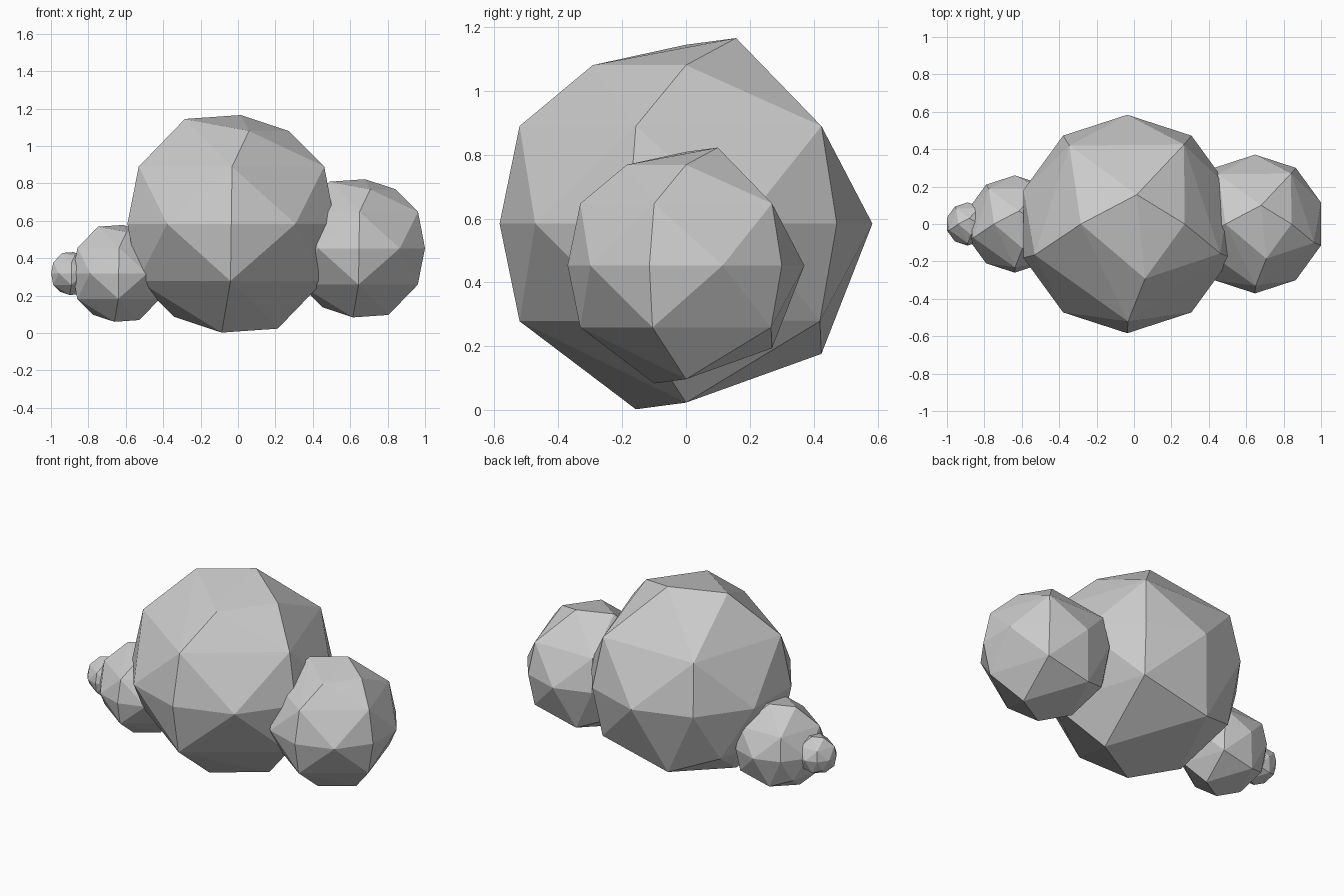
import bpy, bmesh
from math import sin, cos, radians, sqrt
from mathutils import Vector

if "Cube" in bpy.data.objects:
    bpy.data.objects.remove(bpy.data.objects["Cube"])


def ring(z, deg):
    # point on the unit sphere at height z and compass angle
    r = sqrt(max(0, 1 - z * z))
    return Vector((r * cos(radians(deg)), r * sin(radians(deg)), z))


HI, MID, LOW = 0.8507, 0.5257, 0.4472   # icosphere latitudes


def faceted_ball(name, x, z, radius):
    bm = bmesh.new()
    bmesh.ops.create_icosphere(bm, subdivisions=2, radius=1)

    def collapse(a, b, at=None):
        va = min(bm.verts, key=lambda v: (v.co - a).length)
        vb = min(bm.verts, key=lambda v: (v.co - b).length)
        co = Vector(at) if at else (a + b) / 2 * 1.076
        bmesh.ops.pointmerge(bm, verts=[va, vb], merge_co=co)

    # upper and lower belts: each corner joins its neighbour
    for k in range(5):
        collapse(ring(LOW, 72 * k), ring(MID, 72 * k - 36))
    for a in (36, 180, 252, 324):
        collapse(ring(-LOW, a), ring(-MID, a + 36))
    collapse(ring(-LOW, 108), ring(-HI, 108))
    # poles and caps
    collapse(ring(1, 0), ring(HI, 72))
    collapse(ring(-1, 0), ring(-HI, 252))
    collapse(ring(HI, 144), ring(HI, 216), (-0.425, 0, 0.96))
    collapse(ring(-HI, 36), ring(-HI, 324), (0.425, 0, -0.96))

    bmesh.ops.recalc_face_normals(bm, faces=bm.faces[:])
    bmesh.ops.scale(bm, vec=(radius,) * 3, verts=bm.verts[:])
    mesh = bpy.data.meshes.new(name)
    bm.to_mesh(mesh)
    bm.free()
    obj = bpy.data.objects.new(name, mesh)
    obj.location = (x, 0, z)
    bpy.context.collection.objects.link(obj)


# row of overlapping balls along x
faceted_ball("main_ball", -0.036, 0.584, 0.584)
faceted_ball("right_ball", 0.647, 0.453, 0.371)
faceted_ball("left_ball", -0.638, 0.319, 0.26)
faceted_ball("left_tip_ball", -0.89, 0.318, 0.115)
